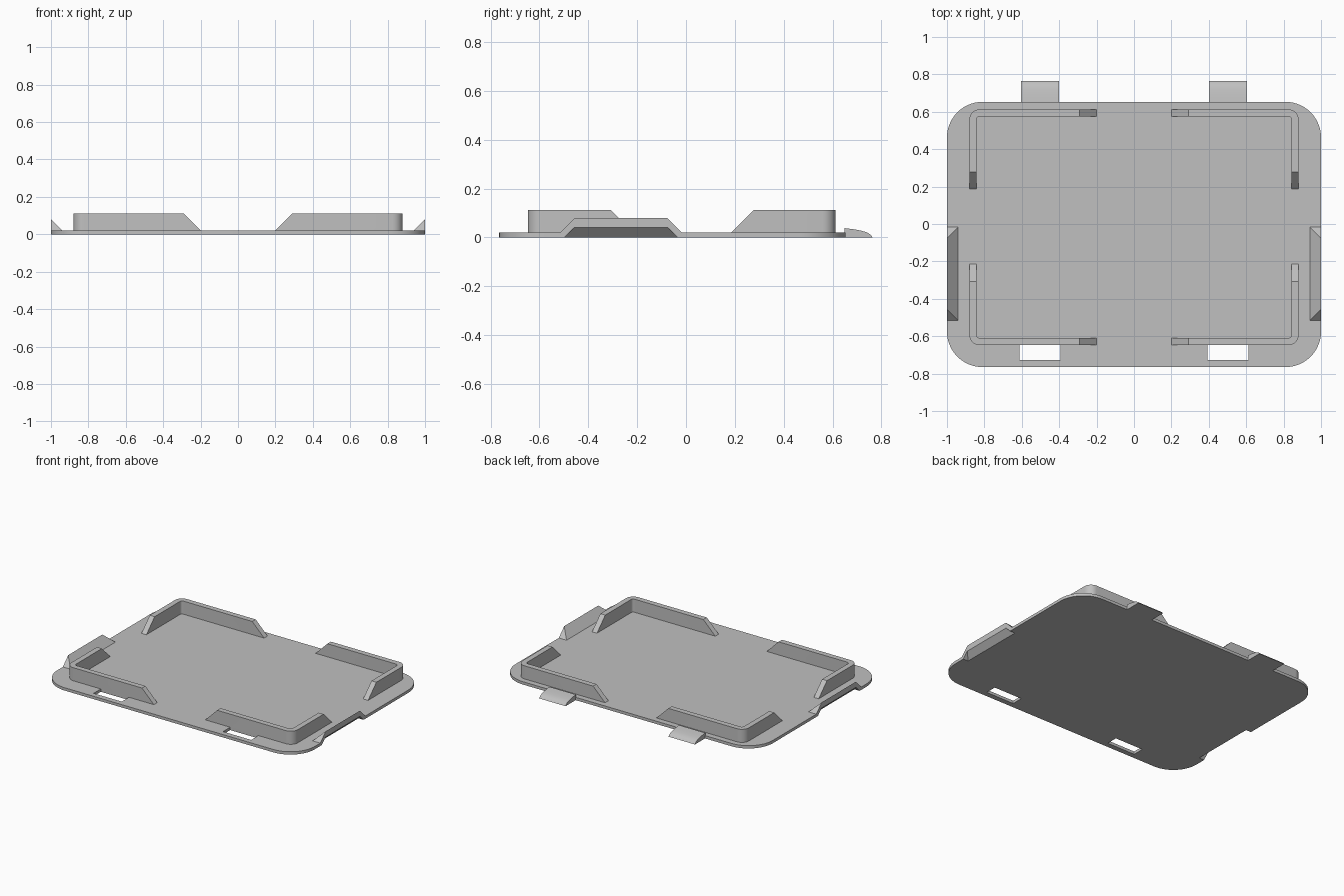
import bpy, bmesh
from math import sin, cos, pi
from mathutils import Vector

if "Cube" in bpy.data.objects:
    bpy.data.objects.remove(bpy.data.objects["Cube"], do_unlink=True)

grey = bpy.data.materials.new("plain grey")
grey.use_nodes = True
COLOUR = (0.53, 0.53, 0.53, 1)
grey.diffuse_color = COLOUR
grey.node_tree.nodes["Principled BSDF"].inputs["Base Color"].default_value = COLOUR

BASE, RIM_TOP, WALL = 0.02, 0.112, 0.038


def finish(name, bm):
    bmesh.ops.recalc_face_normals(bm, faces=bm.faces)
    mesh = bpy.data.meshes.new(name)
    bm.to_mesh(mesh)
    bm.free()
    mesh.materials.append(grey)
    obj = bpy.data.objects.new(name, mesh)
    bpy.context.collection.objects.link(obj)
    return obj


def prism(name, points, offset):
    """Extrude a closed outline along an offset."""
    bm = bmesh.new()
    face = bm.faces.new([bm.verts.new(p) for p in points])
    new = bmesh.ops.extrude_face_region(bm, geom=[face])["geom"]
    bmesh.ops.translate(bm, vec=offset, verts=[v for v in new if isinstance(v, bmesh.types.BMVert)])
    return finish(name, bm)


def tent(name, side, x0, x1, y0, y1, z, h):
    """Block whose inner face and two ends lean at 45 degrees."""
    bm = bmesh.new()
    for d in (0, h):
        for x in (x0 + d, x1):
            for y in (y0 + d, y1 - d):
                bm.verts.new((side * x, y, z + d))
    bmesh.ops.remove_doubles(bm, verts=bm.verts, dist=1e-5)
    bmesh.ops.convex_hull(bm, input=bm.verts)
    bmesh.ops.dissolve_limit(bm, angle_limit=0.01, verts=bm.verts, edges=bm.edges)
    return finish(name, bm)


def combine(target, other, operation):
    mod = target.modifiers.new("combine", 'BOOLEAN')
    mod.object, mod.operation, mod.solver = other, operation, 'EXACT'
    bpy.context.view_layer.objects.active = target
    bpy.ops.object.modifier_apply(modifier=mod.name)
    bpy.data.objects.remove(other, do_unlink=True)


def smooth(obj):
    bpy.ops.object.select_all(action='DESELECT')
    obj.select_set(True)
    bpy.context.view_layer.objects.active = obj
    bpy.ops.object.shade_smooth_by_angle(angle=0.5)


def arc(cx, cy, r, start, steps):
    angles = [start + pi / 2 * i / steps for i in range(steps + 1)]
    return [(cx + r * cos(a), cy + r * sin(a)) for a in angles]


# Base plate with rounded corners
R, FRONT, BACK = 0.19, -0.765, 0.653
outline = []
for i, (cx, cy) in enumerate([(1 - R, BACK - R), (R - 1, BACK - R), (R - 1, FRONT + R), (1 - R, FRONT + R)]):
    outline += arc(cx, cy, R, i * pi / 2, 14)
plate = prism("base_plate", [(x, y, 0) for x, y in outline], (0, 0, BASE))

# Raised side grips with hollow undersides, and front slots
for s in (-1, 1):
    combine(plate, tent("grip", s, 0.93, 1, -0.525, -0.007, 0.01, 0.07), 'UNION')
    combine(plate, tent("pocket", s, 0.94, 1.05, -0.518, -0.015, -0.02, 0.06), 'DIFFERENCE')
    x0, x1 = s * 0.393, s * 0.612
    slot = [(x0, -0.728, -0.1), (x1, -0.728, -0.1), (x1, -0.648, -0.1), (x0, -0.648, -0.1)]
    combine(plate, prism("slot", slot, (0, 0, 0.3)), 'DIFFERENCE')
smooth(plate)


def corner_rim(name, sx, sy, y_out, y_end):
    """L-shaped wall with a rounded corner and sloping ends."""
    x_out, x_end, r = 0.88, 0.2, 0.055
    slope = RIM_TOP - BASE
    cx, cy = x_out - r, y_out - r
    outer = [(x_out, y_end)] + arc(cx, cy, r, 0, 8) + [(x_end, y_out)]
    inner = [(x_out - WALL, y_end)] + arc(cx, cy, r - WALL, 0, 8) + [(x_end, y_out - WALL)]
    bm = bmesh.new()
    rings = []
    for i, (o, n) in enumerate(zip(outer, inner)):
        lean = Vector((0, 0))
        if i == 0:
            lean.y = slope
        elif i == len(outer) - 1:
            lean.x = slope
        ring = []
        for p, top in ((o, 0), (o, 1), (n, 1), (n, 0)):
            q = Vector(p) + lean * top
            ring.append(bm.verts.new((sx * q.x, sy * q.y, RIM_TOP if top else BASE)))
        rings.append(ring)
    for a, b in zip(rings, rings[1:]):
        for k in range(4):
            j = (k + 1) % 4
            bm.faces.new((a[k], a[j], b[j], b[k]))
    bm.faces.new(rings[0])
    bm.faces.new(rings[-1])
    smooth(finish(name, bm))


# Corner rims and rear hook tabs
TAB = [(0.65, 0), (0.65, 0.038), (0.69, 0.033), (0.72, 0.027), (0.74, 0.021), (0.755, 0.012), (0.765, 0)]
for s, side in ((-1, "right"), (1, "left")):
    corner_rim("front_rim_" + side, s, -1, 0.648, 0.215)
    corner_rim("back_rim_" + side, s, 1, 0.613, 0.186)
    smooth(prism("rear_tab_" + side, [(s * 0.4, y, z) for y, z in TAB], (s * 0.205, 0, 0)))
